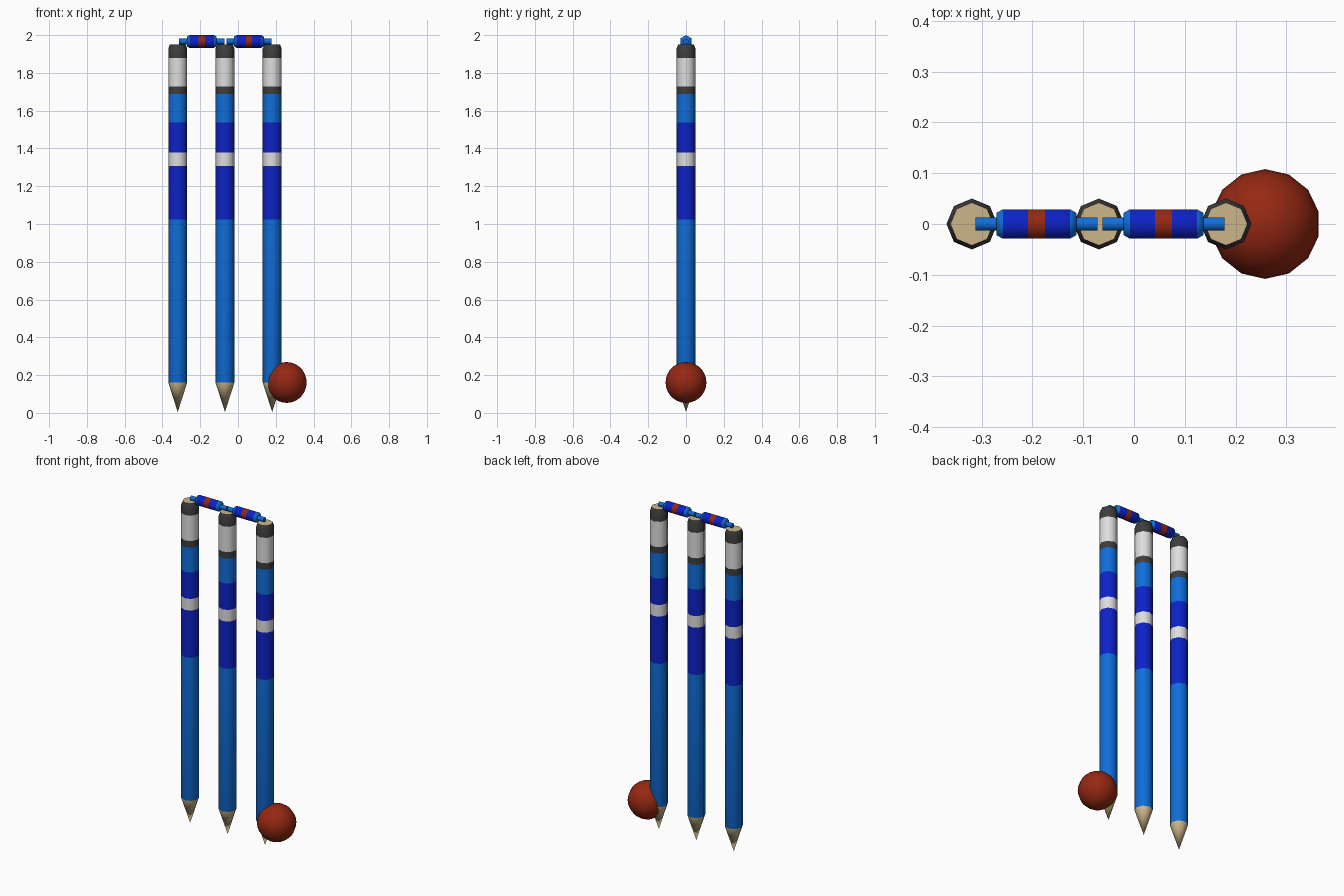
import bpy, bmesh, math

if "Cube" in bpy.data.objects:
    bpy.data.objects.remove(bpy.data.objects["Cube"])


def material(name, rgb):
    m = bpy.data.materials.new(name)
    m.diffuse_color = (*rgb, 1)
    m.use_nodes = True
    m.node_tree.nodes["Principled BSDF"].inputs["Base Color"].default_value = m.diffuse_color
    return m


MATS = [
    material("tan_wood", (0.60, 0.47, 0.25)),
    material("light_blue", (0.005, 0.155, 0.70)),
    material("dark_blue", (0.004, 0.016, 0.58)),
    material("white", (0.73, 0.73, 0.73)),
    material("dark_grey", (0.048, 0.048, 0.048)),
    material("red_leather", (0.30, 0.021, 0.006)),
]
TAN, LIGHT, DARK, WHITE, GREY, RED = range(6)


def finish(bm, name, location, angle):
    bmesh.ops.recalc_face_normals(bm, faces=bm.faces)
    mesh = bpy.data.meshes.new(name)
    bm.to_mesh(mesh)
    bm.free()
    for m in MATS:
        mesh.materials.append(m)
    ob = bpy.data.objects.new(name, mesh)
    ob.location = location
    bpy.context.collection.objects.link(ob)
    bpy.ops.object.select_all(action='DESELECT')
    bpy.context.view_layer.objects.active = ob
    ob.select_set(True)
    bpy.ops.object.shade_smooth_by_angle(angle=math.radians(angle))
    return ob


def lathe(name, profile, sides, location, angle, along_x=False, cap=TAN):
    """profile: (radius, distance, colour of the band that follows)."""
    bm = bmesh.new()
    rings = []
    for r, d, _ in profile:
        if r == 0:
            rings.append([bm.verts.new((0, 0, d))] * sides)
            continue
        ring = []
        for i in range(sides):
            a = 2 * math.pi * i / sides
            c, s = r * math.cos(a), r * math.sin(a)
            ring.append(bm.verts.new((d, s, c) if along_x else (c, s, d)))
        rings.append(ring)
    for k in range(len(rings) - 1):
        lo, hi = rings[k], rings[k + 1]
        for i in range(sides):
            j = (i + 1) % sides
            corners = list(dict.fromkeys((lo[i], lo[j], hi[j], hi[i])))
            bm.faces.new(corners).material_index = profile[k][2]
    for ring in (rings[0], rings[-1]):
        if ring[0] is not ring[1]:
            bm.faces.new(ring).material_index = cap
    return finish(bm, name, location, angle)


# Stumps: pointed wooden foot, painted bands, chamfered cap
R = 0.05
stump = [
    (0, 0.005, TAN), (R, 0.16, LIGHT), (R, 1.023, DARK), (R, 1.308, WHITE),
    (R, 1.378, DARK), (R, 1.537, LIGHT), (R, 1.687, GREY), (R, 1.727, WHITE),
    (R, 1.88, GREY), (R, 1.928, GREY), (0.042, 1.95, GREY),
]
for name, x in (("left", -0.319), ("middle", -0.069), ("right", 0.181)):
    lathe(name + "_stump", stump, 8, (x, 0, 0), 47)

# Bails: hexagonal spindles with a red centre band, bridging the stumps
half = [(0.015, 0.120, LIGHT), (0.015, 0.079, LIGHT), (0.025, 0.079, LIGHT),
        (0.0335, 0.066, DARK), (0.0335, 0.0165, RED)]
bail = [(r, -d, c) for r, d, c in half]
bail += [(r, d, c) for (r, d, _), c in
         zip(reversed(half), (DARK, LIGHT, LIGHT, LIGHT, LIGHT))]
for name, x in (("left", -0.192), ("right", 0.058)):
    lathe(name + "_bail", bail, 6, (x, 0, 1.9665), 62, along_x=True, cap=LIGHT)

# Ball resting against the right stump
bm = bmesh.new()
bmesh.ops.create_uvsphere(bm, u_segments=14, v_segments=14, radius=0.108)
for f in bm.faces:
    f.material_index = RED
finish(bm, "ball", (0.258, 0, 0.161), 60)
